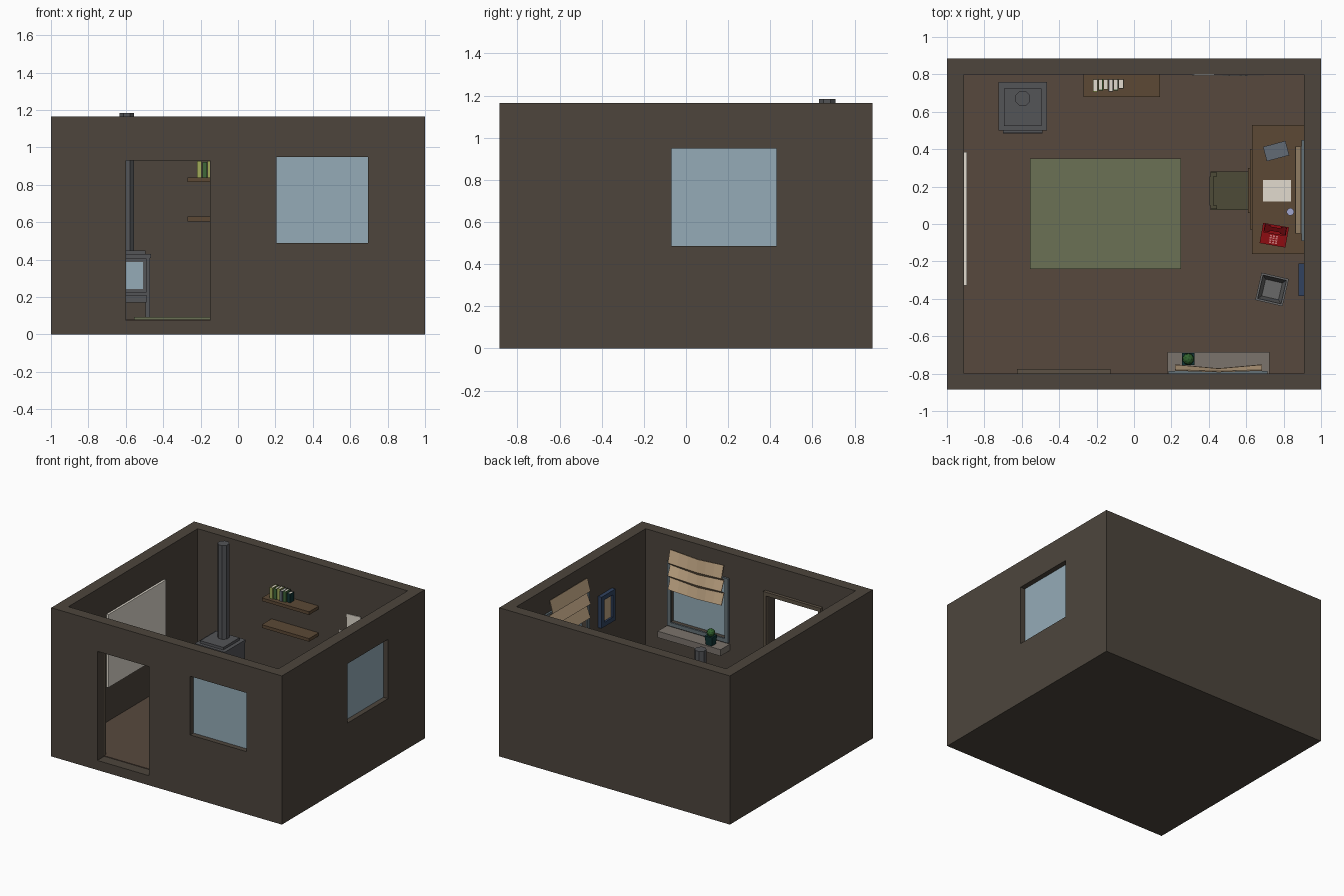
import bpy, bmesh
from math import radians
from mathutils import Matrix, Vector

if "Cube" in bpy.data.objects:
    bpy.data.objects.remove(bpy.data.objects["Cube"])

COL = {'wall': (78, 71, 63), 'floor': (88, 74, 64), 'wood': (92, 74, 56), 'rug': (107, 112, 86),
       'metal': (84, 85, 88), 'glass': (147, 170, 182), 'frame': (100, 112, 118), 'stone': (122, 115, 108),
       'tan': (190, 163, 130), 'paper': (225, 218, 206), 'blue': (52, 68, 96), 'olive': (78, 76, 58),
       'red': (140, 20, 24), 'darkred': (95, 14, 18), 'pink': (205, 120, 120), 'lav': (160, 165, 205),
       'teal': (24, 56, 56), 'leaf': (52, 98, 50), 'bin': (104, 104, 104), 'slate': (98, 106, 116),
       'lime': (160, 170, 90), 'green': (66, 104, 60), 'trim': (92, 82, 70)}
mats = {}
for k, c in COL.items():
    m = bpy.data.materials.new(k)
    m.diffuse_color = (*[(v / 255) ** 2.2 for v in c], 1)
    m.use_nodes = True
    m.node_tree.nodes["Principled BSDF"].inputs["Base Color"].default_value = m.diffuse_color
    mats[k] = m


def finish(name, bm, col):
    me = bpy.data.meshes.new(name)
    bmesh.ops.recalc_face_normals(bm, faces=bm.faces)
    bm.to_mesh(me)
    bm.free()
    ob = bpy.data.objects.new(name, me)
    bpy.context.collection.objects.link(ob)
    me.materials.append(mats[col])
    return ob


def boxes(name, col, *bounds, M=None):
    """One object from boxes given as (x0, x1, y0, y1, z0, z1)."""
    bm = bmesh.new()
    for a, b, c, d, e, f in bounds:
        T = Matrix.Translation(((a + b) / 2, (c + d) / 2, (e + f) / 2))
        bmesh.ops.create_cube(bm, size=1, matrix=T @ Matrix.Diagonal((b - a, d - c, f - e, 1)))
    if M:
        bm.transform(M)
    return finish(name, bm, col)


def cyl(name, col, x, y, z0, z1, r, n=8, r2=None):
    bm = bmesh.new()
    bmesh.ops.create_cone(bm, cap_ends=True, segments=n, radius1=r, radius2=r2 or r, depth=z1 - z0,
                          matrix=Matrix.Translation((x, y, (z0 + z1) / 2)) @ Matrix.Rotation(radians(180 / n), 4, 'Z'))
    return finish(name, bm, col)


def place(x, y, z, deg):
    return Matrix.Translation((x, y, z)) @ Matrix.Rotation(radians(deg), 4, 'Z')


def ring(u0, u1, z0, z1, d0, d1, w):
    """Rectangular frame in wall coordinates: u along, d into room."""
    return [(u0, u0 + w, d0, d1, z0, z1), (u1 - w, u1, d0, d1, z0, z1),
            (u0 + w, u1 - w, d0, d1, z0, z0 + w), (u0 + w, u1 - w, d0, d1, z1 - w, z1)]


FRONT = Matrix.Translation((0, -0.8, 0))
RIGHT = Matrix.Translation((0.91, 0, 0)) @ Matrix.Rotation(radians(90), 4, 'Z')
FLOOR = 0.08

# Room shell with cut openings
shell = boxes('walls', 'wall', (-1, 1, -0.885, 0.885, 0, 1.165))
cuts = [(-0.91, 0.91, -0.8, 0.8, 0.06, 1.4), (-0.6, -0.15, -1, -0.7, FLOOR - 0.005, 0.93),
        (0.205, 0.695, -1, -0.7, 0.49, 0.95), (0.8, 1.1, -0.07, 0.43, 0.485, 0.95)]
for i, c in enumerate(cuts):
    cutter = boxes('cutter_%d' % i, 'wall', c)
    mod = shell.modifiers.new('cut', 'BOOLEAN')
    mod.operation, mod.solver, mod.object = 'DIFFERENCE', 'EXACT', cutter
    bpy.context.view_layer.objects.active = shell
    bpy.ops.object.modifier_apply(modifier=mod.name)
    bpy.data.objects.remove(cutter)
boxes('floor', 'floor', (-0.91, 0.91, -0.8, 0.8, 0.06, FLOOR))
boxes('rug', 'rug', (-0.555, 0.25, -0.24, 0.35, FLOOR, 0.092))
boxes('door_trim', 'trim', (-0.625, -0.6, -0.8, -0.775, FLOOR, 0.93),
      (-0.15, -0.125, -0.8, -0.775, FLOOR, 0.93), (-0.625, -0.125, -0.8, -0.775, 0.93, 0.96))


# Windows and folded blinds
def window(name, M, u0, u1, depth):
    boxes(name + '_frame', 'frame', *ring(u0 - 0.02, u1 + 0.02, 0.465, 0.97, 0, 0.015, 0.03), M=M)
    boxes(name + '_pane', 'glass', (u0, u1, -depth, -depth + 0.01, 0.485, 0.95), M=M)


def blind(name, M, u0, u1, droop):
    prof = [(0.018, 1.07), (0.045, 0.975), (0.014, 0.95), (0.047, 0.875), (0.014, 0.85), (0.045, 0.765)]
    bm = bmesh.new()
    rows = []
    for i in range(7):
        t = i / 6
        k = droop * (1 - abs(2 * t - 1))
        rows.append([bm.verts.new((u0 + (u1 - u0) * t, d * (1 - 0.45 * k), z - 0.02 * k)) for d, z in prof])
    for a, b in zip(rows, rows[1:]):
        for j in range(len(prof) - 1):
            bm.faces.new((a[j], b[j], b[j + 1], a[j + 1]))
    bm.transform(M)
    ob = finish(name, bm, 'tan')
    s = ob.modifiers.new('thickness', 'SOLIDIFY')
    s.thickness, s.offset = 0.006, 0


window('front_window', FRONT, 0.205, 0.695, 0.045)
window('side_window', RIGHT, -0.07, 0.43, 0.05)
blind('front_blind', FRONT, 0.22, 0.685, 1)
blind('side_blind', RIGHT, -0.05, 0.415, 0)

# Window sill with potted plant
boxes('window_sill', 'stone', (0.18, 0.725, -0.8, -0.685, 0.405, 0.455))
cyl('plant_pot', 'teal', 0.29, -0.722, 0.455, 0.525, 0.036, 4, 0.046)
bm = bmesh.new()
bmesh.ops.create_icosphere(bm, subdivisions=2, radius=0.031, matrix=Matrix.Translation((0.29, -0.722, 0.547)))
finish('plant', bm, 'leaf')

# Wall pictures, board and pinned sheets
boxes('picture_frame', 'blue', *ring(-0.385, -0.21, 0.615, 0.86, 0, 0.03, 0.035), M=RIGHT)
boxes('picture', 'tan', (-0.36, -0.235, 0, 0.015, 0.64, 0.835), M=RIGHT)
boxes('wall_board', 'paper', (-0.91, -0.893, -0.33, 0.385, 0.355, 0.927))
for i, (x, z, w, h, a) in enumerate([(0.37, 0.63, 0.11, 0.14, 4), (0.45, 0.78, 0.12, 0.14, -3),
                                     (0.54, 0.64, 0.12, 0.15, -5), (0.63, 0.77, 0.12, 0.15, 5)]):
    boxes('pinned_sheet_%d' % i, 'paper', (-w / 2, w / 2, -0.002, 0.002, -h / 2, h / 2),
          M=Matrix.Translation((x, 0.796 - 0.001 * i, z)) @ Matrix.Rotation(radians(a), 4, 'Y'))

# Shelves and books
for i, z in enumerate((0.605, 0.815)):
    boxes('shelf_%d' % i, 'wood', (-0.27, 0.14, 0.68, 0.8, z, z + 0.025))
x = -0.22
for i, (w, h, d, c) in enumerate([(0.026, 0.087, 0.068, 'lime'), (0.024, 0.082, 0.06, 'green'),
                                  (0.026, 0.088, 0.055, 'lime'), (0.022, 0.08, 0.066, 'slate'),
                                  (0.024, 0.083, 0.06, 'green'), (0.028, 0.07, 0.05, 'teal')]):
    y, z = 0.775 - d, 0.84
    boxes('book_cover_%d' % i, c, (x, x + 0.003, y, 0.775, z, z + h), (x + w - 0.003, x + w, y, 0.775, z, z + h),
          (x + 0.003, x + w - 0.003, y, y + 0.003, z, z + h))
    boxes('book_pages_%d' % i, 'paper', (x + 0.003, x + w - 0.003, y + 0.003, 0.772, z, z + h - 0.003))
    x += w + 0.003

# Stove with pipe
cx = -0.595
boxes('stove_body', 'metal', (cx - 0.125, cx + 0.125, 0.505, 0.755, 0.2, 0.41),
      (cx - 0.13, cx + 0.13, 0.5, 0.76, 0.41, 0.43), (cx - 0.1, cx + 0.1, 0.525, 0.725, 0.43, 0.45),
      (cx - 0.105, cx + 0.105, 0.485, 0.51, 0.17, 0.21))
boxes('stove_legs', 'metal', *[(a, a + 0.025, b, b + 0.025, FLOOR, 0.2)
                               for a in (cx - 0.125, cx + 0.1) for b in (0.505, 0.73)])
boxes('stove_door', 'metal', *[(cx + a, cx + b, 0.49 + c, 0.49 + d, e, f)
                               for a, b, c, d, e, f in ring(-0.105, 0.105, 0.225, 0.405, 0, 0.015, 0.017)])
boxes('stove_glass', 'glass', (cx - 0.09, cx + 0.09, 0.497, 0.506, 0.24, 0.39))
cyl('stove_pipe', 'metal', cx, 0.67, 0.45, 1.185, 0.043)

# Desk with drawer
boxes('desk', 'wood', (0.63, 0.91, -0.16, 0.53, 0.375, 0.4),
      *[(a, a + 0.03, b, b + 0.03, FLOOR, 0.375) for a in (0.64, 0.875) for b in (-0.15, 0.49)])
boxes('desk_drawer', 'wood', (0.62, 0.88, -0.03, 0.4, 0.31, 0.37), (0.61, 0.62, 0.06, 0.3, 0.335, 0.345))

# Desk items
boxes('notebook', 'slate', (-0.062, 0.062, -0.04, 0.04, 0, 0.015), M=place(0.76, 0.39, 0.4, 15))
boxes('desk_paper', 'paper', (0.69, 0.84, 0.12, 0.235, 0.4, 0.405))
cyl('mug', 'lav', 0.836, 0.065, 0.4, 0.445, 0.02, 12)
P = place(0.75, -0.06, 0.4, -10)
boxes('phone_base', 'red', (-0.07, 0.07, -0.055, 0.055, 0, 0.025), (-0.06, 0.06, 0.005, 0.055, 0.025, 0.035), M=P)
boxes('phone_handset', 'darkred', (-0.055, 0.055, 0.02, 0.042, 0.05, 0.063),
      (-0.058, -0.028, 0.012, 0.05, 0.035, 0.055), (0.028, 0.058, 0.012, 0.05, 0.035, 0.055), M=P)
boxes('phone_keys', 'pink', *[(-0.022 + 0.016 * i, -0.011 + 0.016 * i, -0.045 + 0.012 * j, -0.037 + 0.012 * j,
                               0.025, 0.03) for i in range(3) for j in range(4)], M=P)

# Chair facing the desk
boxes('chair_seat', 'olive', (0.41, 0.61, 0.075, 0.28, 0.25, 0.28))
boxes('chair_legs', 'olive', *[(a, a + 0.022, b, b + 0.022, FLOOR, 0.25)
                               for a in (0.415, 0.583) for b in (0.08, 0.253)])
boxes('chair_back', 'olive', (0.405, 0.425, 0.1, 0.255, 0.36, 0.5),
      (0.41, 0.445, 0.08, 0.1, 0.28, 0.5), (0.41, 0.445, 0.255, 0.275, 0.28, 0.5))

# Tapered open waste bin
bm = bmesh.new()
loops = [[bm.verts.new((sx * r, sy * r, z)) for sx, sy in ((-1, -1), (1, -1), (1, 1), (-1, 1))]
         for r, z in ((0.055, 0), (0.075, 0.19), (0.064, 0.19), (0.046, 0.01))]
for a, b in zip(loops, loops[1:]):
    for j in range(4):
        bm.faces.new((a[j], a[(j + 1) % 4], b[(j + 1) % 4], b[j]))
bm.faces.new(loops[0])
bm.faces.new(loops[-1])
bm.transform(place(0.738, -0.35, FLOOR, -13))
finish('waste_bin', bm, 'bin')
